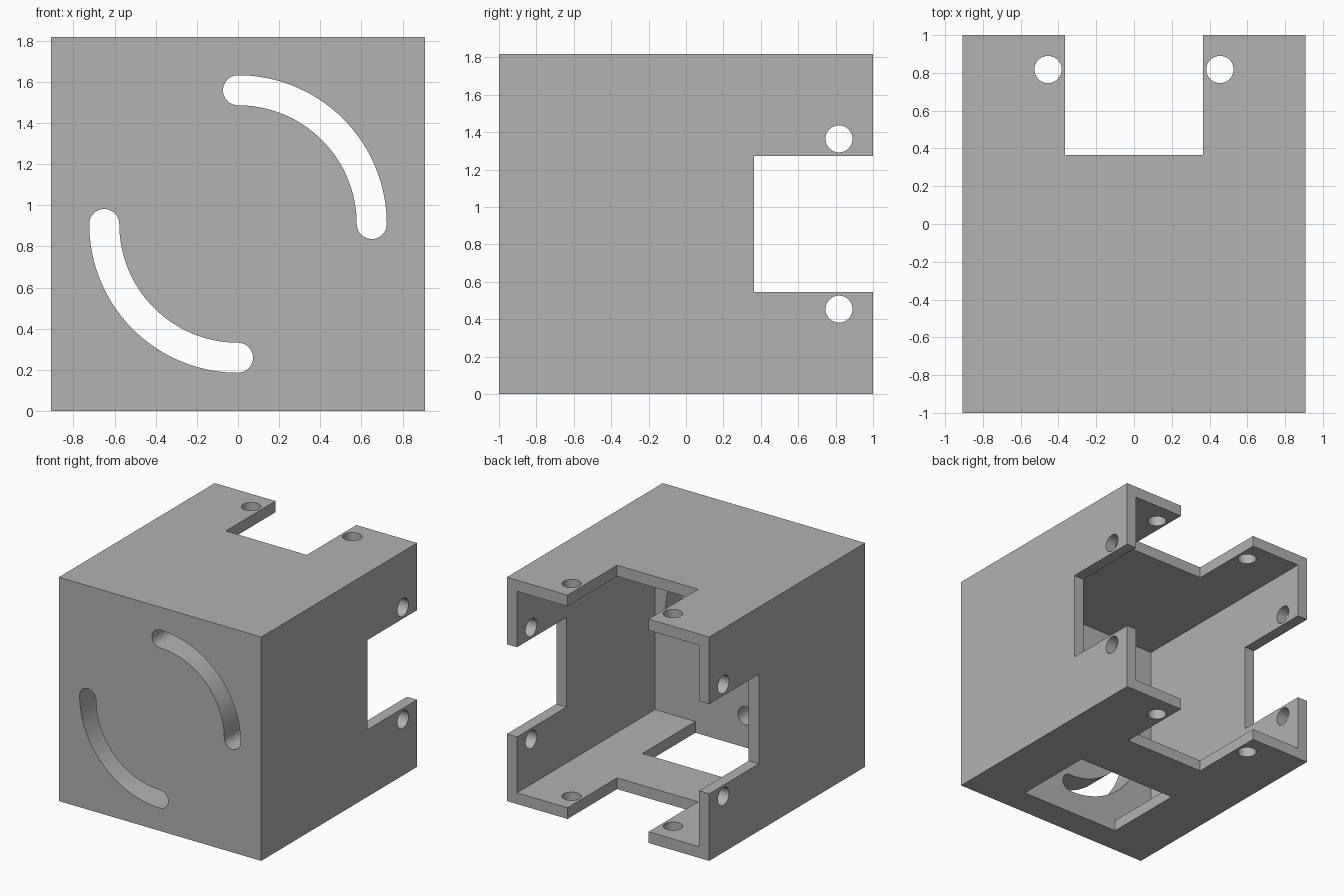
import bpy, bmesh
from math import radians, sin, cos, pi

if "Cube" in bpy.data.objects:
    bpy.data.objects.remove(bpy.data.objects["Cube"])

W, H, WALL = 0.909, 1.818, 0.091      # half width, height, sheet thickness
MID = H / 2
FRONT_IN = -0.77                      # inner face of the thick front wall
NOTCH, NOTCH_Y = 0.364, 0.364         # half width and start of the rear notches
HOLE_R, HOLE_Y, HOLE_OFF = 0.072, 0.818, 0.455
SLOT_RAD, SLOT_R = 0.65, 0.073

grey = bpy.data.materials.new("plain grey")
grey.use_nodes = True
colour = (0.445, 0.445, 0.445, 1)
grey.diffuse_color = colour
grey.node_tree.nodes["Principled BSDF"].inputs["Base Color"].default_value = colour


def finish(name, bm):
    bmesh.ops.recalc_face_normals(bm, faces=bm.faces)
    mesh = bpy.data.meshes.new(name)
    bm.to_mesh(mesh)
    bm.free()
    mesh.materials.append(grey)
    ob = bpy.data.objects.new(name, mesh)
    bpy.context.collection.objects.link(ob)
    return ob


def box(name, lo, hi):
    bm = bmesh.new()
    bmesh.ops.create_cube(bm, size=1)
    for v in bm.verts:
        v.co = [(a + b) / 2 + c * (b - a) for a, b, c in zip(lo, hi, v.co)]
    return finish(name, bm)


def cylinder(name, centre, depth, axis):
    bpy.ops.mesh.primitive_cylinder_add(
        vertices=48, radius=HOLE_R, depth=depth, location=centre,
        rotation=(0, radians(90) if axis == "x" else 0, 0))
    ob = bpy.context.object
    ob.name = name
    ob.data.materials.append(grey)
    return ob


def arc_slot(name, start):
    """Quarter-circle slot with round ends, sweeping on from the start angle."""
    pts = []

    def arc(cx, cz, r, a0, a1, n):
        for i in range(n + 1):
            a = a0 + (a1 - a0) * i / n
            pts.append((cx + r * cos(a), cz + r * sin(a)))

    end = start + pi / 2
    arc(0, MID, SLOT_RAD + SLOT_R, start, end, 32)
    arc(SLOT_RAD * cos(end), MID + SLOT_RAD * sin(end), SLOT_R, end, end + pi, 16)
    arc(0, MID, SLOT_RAD - SLOT_R, end, start, 32)
    arc(SLOT_RAD * cos(start), MID + SLOT_RAD * sin(start), SLOT_R,
        start + pi, start + 2 * pi, 16)
    bm = bmesh.new()
    face = bm.faces.new([bm.verts.new((x, -1.1, z)) for x, z in pts])
    bmesh.ops.remove_doubles(bm, verts=bm.verts, dist=1e-4)
    grown = bmesh.ops.extrude_face_region(bm, geom=list(bm.faces))["geom"]
    moved = [g for g in grown if isinstance(g, bmesh.types.BMVert)]
    bmesh.ops.translate(bm, verts=moved, vec=(0, 0.5, 0))
    return finish(name, bm)


# Solid block to be hollowed
housing = box("housing", (-W, -1, 0), (W, 1, H))

cutters = [
    # Interior, open at the back
    box("cavity_cutter", (WALL - W, FRONT_IN, WALL), (W - WALL, 1.2, H - WALL)),
    # Rear notches through the side walls, then through roof and floor
    box("side_notch_cutter", (-1.1, NOTCH_Y, MID - NOTCH), (1.1, 1.3, MID + NOTCH)),
    box("roof_notch_cutter", (-NOTCH, NOTCH_Y, -0.2), (NOTCH, 1.3, H + 0.2)),
    # Window in the floor, flush with the front wall
    box("floor_window_cutter", (-0.455, FRONT_IN, -0.2), (0.455, -0.09, 0.3)),
    # Curved slots in the front wall
    arc_slot("upper_slot_cutter", 0),
    arc_slot("lower_slot_cutter", pi),
]
# Fixing holes either side of each notch
for s in (-1, 1):
    cutters.append(cylinder("side_hole_cutter", (0, HOLE_Y, MID + s * HOLE_OFF), 2.4, "x"))
    cutters.append(cylinder("roof_hole_cutter", (s * HOLE_OFF, HOLE_Y, MID), 2.4, "z"))

bpy.ops.object.select_all(action="DESELECT")
housing.select_set(True)
bpy.context.view_layer.objects.active = housing
for cutter in cutters:
    mod = housing.modifiers.new(cutter.name, "BOOLEAN")
    mod.operation = "DIFFERENCE"
    mod.solver = "EXACT"
    mod.object = cutter
    bpy.ops.object.modifier_apply(modifier=mod.name)
    bpy.data.objects.remove(cutter)

bpy.ops.object.shade_smooth_by_angle(angle=radians(30))
